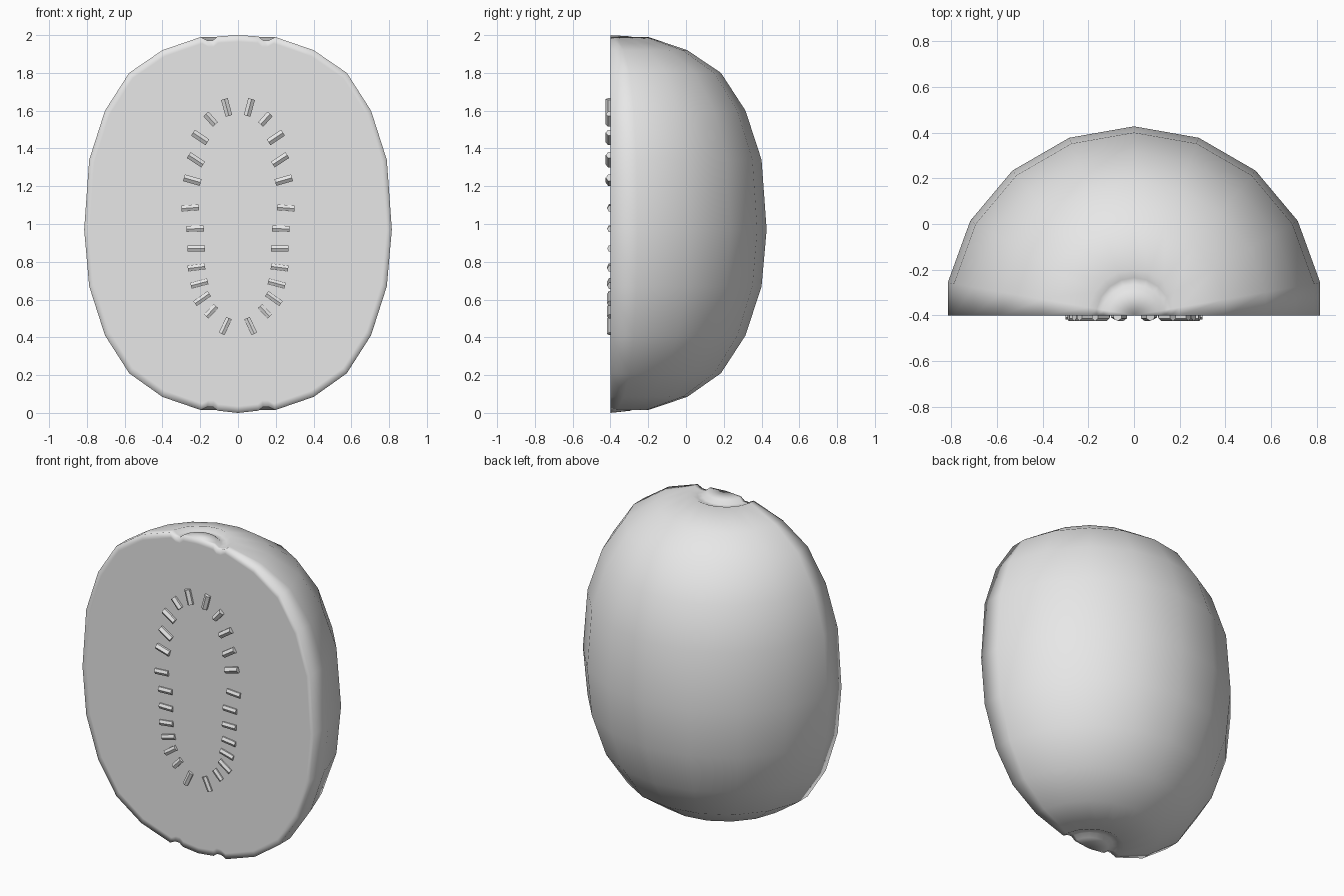
import bpy, bmesh, math
from mathutils import Matrix, Vector

cube = bpy.data.objects.get("Cube")
if cube:
    bpy.data.objects.remove(cube, do_unlink=True)

FRONT = -0.4      # depth of the flat cut face
SEGMENTS = 18     # sides of a full turn

grey = bpy.data.materials.new("plain_grey")
grey.use_nodes = True
grey.diffuse_color = (0.8, 0.8, 0.8, 1)
grey.node_tree.nodes["Principled BSDF"].inputs["Base Color"].default_value = (0.8, 0.8, 0.8, 1)


def make_object(name, bm, smooth):
    bmesh.ops.recalc_face_normals(bm, faces=bm.faces[:])
    for face in bm.faces:
        face.smooth = smooth
    mesh = bpy.data.meshes.new(name)
    bm.to_mesh(mesh)
    bm.free()
    mesh.materials.append(grey)
    obj = bpy.data.objects.new(name, mesh)
    bpy.context.collection.objects.link(obj)
    return obj


# Halved fruit: radius and height of each ring, with a groove around each end button
profile = [(0.11, 1.993), (0.135, 1.972), (0.165, 1.972), (0.2, 1.99),
           (0.407, 1.92), (0.585, 1.8), (0.715, 1.6), (0.8, 1.34),
           (0.827, 0.97), (0.8, 0.67), (0.715, 0.41), (0.585, 0.21),
           (0.407, 0.085), (0.2, 0.015), (0.165, 0.032), (0.135, 0.032), (0.11, 0.012)]

bm = bmesh.new()
step = math.tau / SEGMENTS
rings = []
for radius, z in profile:
    half_width = radius * math.cos(step / 2)
    ring = [bm.verts.new((half_width, FRONT, z))]
    for i in range(SEGMENTS // 2):
        a = step * (i + 0.5)
        ring.append(bm.verts.new((radius * math.cos(a), FRONT + radius * math.sin(a), z)))
    ring.append(bm.verts.new((-half_width, FRONT, z)))
    rings.append(ring)
top = bm.verts.new((0, FRONT, 2))
bottom = bm.verts.new((0, FRONT, 0))

for upper, lower in zip(rings, rings[1:]):
    for i in range(len(upper) - 1):
        bm.faces.new((upper[i], upper[i + 1], lower[i + 1], lower[i]))
for pole, ring in ((top, rings[0]), (bottom, rings[-1])):
    for a, b in zip(ring, ring[1:]):
        bm.faces.new((pole, a, b))

# Flat cut face with a narrow rim that softens its edge
outline = [top] + [r[0] for r in rings] + [bottom] + [r[-1] for r in reversed(rings)]
centre = Vector((0, FRONT, 1))
inner = [bm.verts.new(centre + (v.co - centre) * 0.965) for v in outline]
for i in range(len(outline)):
    j = (i + 1) % len(outline)
    bm.faces.new((outline[i], outline[j], inner[j], inner[i]))
bm.faces.new(inner)
make_object("fruit_half", bm, True)

# Seeds: x, height and tilt in degrees, mirrored to both sides
seeds = [(0.06, 1.617, 75), (0.145, 1.555, 48), (0.2, 1.458, 34), (0.223, 1.34, 33),
         (0.242, 1.232, 16), (0.253, 1.085, -4), (0.227, 0.975, -2), (0.222, 0.87, 0),
         (0.22, 0.77, -7), (0.205, 0.685, -15), (0.19, 0.605, -35),
         (0.142, 0.538, -47), (0.067, 0.46, -65)]

bm = bmesh.new()
for side in (1, -1):
    for x, z, tilt in seeds:
        upper = z > 1.2
        length = 0.075 if abs(abs(tilt) - 47) < 2 else 0.092
        width = 0.021 if upper else 0.019
        depth = 0.025 if upper else 0.017
        place = (Matrix.Translation((side * x, FRONT, z))
                 @ Matrix.Rotation(-math.radians(tilt) * side, 4, "Y")
                 @ Matrix.Diagonal((length, depth, width, 1))
                 @ Matrix.Rotation(math.pi / 2, 4, "Y"))
        bmesh.ops.create_cone(bm, cap_ends=True, segments=6, radius1=1, radius2=1,
                              depth=1, matrix=place)
make_object("seeds", bm, False)
